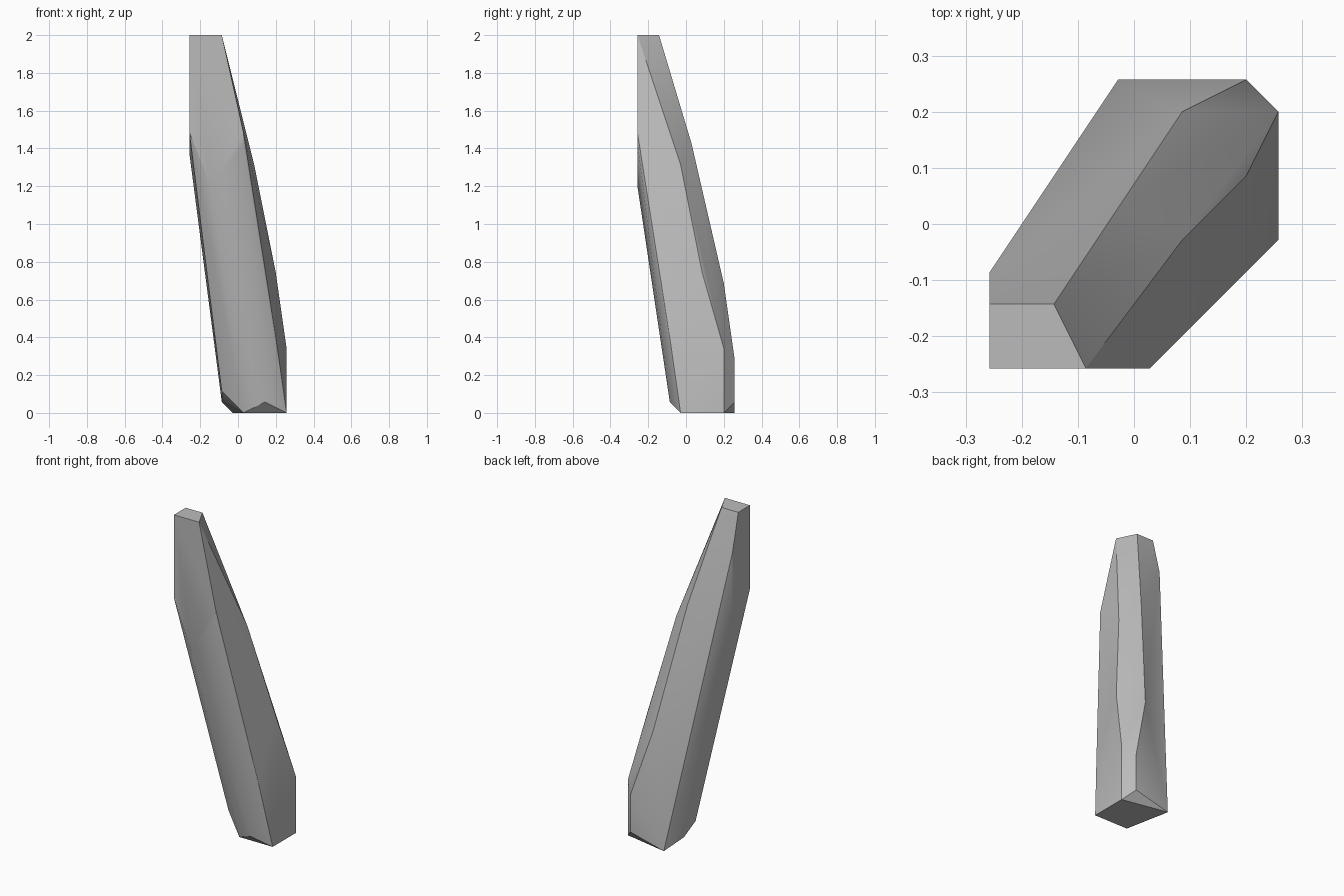
import bpy
import bmesh
from math import radians

# Remove only the default cube
default_cube = bpy.data.objects.get("Cube")
if default_cube:
    bpy.data.objects.remove(default_cube, do_unlink=True)

# Lattice step: the shard's corners lie on a regular grid
STEP = 2.0 / 70


def stone_material():
    material = bpy.data.materials.new("stone grey")
    colour = (0.5, 0.5, 0.5, 1.0)
    material.diffuse_color = colour
    material.use_nodes = True
    shader = next(node for node in material.node_tree.nodes
                  if node.type == "BSDF_PRINCIPLED")
    shader.inputs["Base Color"].default_value = colour
    shader.inputs["Roughness"].default_value = 0.8
    return material


def faceted_solid(name, corners, material):
    """Wrap a tight convex skin around a set of corner points."""
    mesh = bpy.data.meshes.new(name)
    bm = bmesh.new()
    for corner in corners:
        bm.verts.new([STEP * value for value in corner])
    hull = bmesh.ops.convex_hull(bm, input=bm.verts)
    unused = set(hull["geom_interior"]) | set(hull["geom_unused"])
    spare = [item for item in unused if isinstance(item, bmesh.types.BMVert)]
    bmesh.ops.delete(bm, geom=spare, context="VERTS")
    bmesh.ops.dissolve_limit(bm, angle_limit=radians(1),
                             verts=bm.verts, edges=bm.edges)
    bmesh.ops.recalc_face_normals(bm, faces=bm.faces)
    bm.to_mesh(mesh)
    bm.free()

    solid = bpy.data.objects.new(name, mesh)
    bpy.context.collection.objects.link(solid)
    mesh.materials.append(material)
    return solid


# Flat foot and the chipped corners just above it
foot = [(1, -1, 0), (9, -1, 0), (9, 7, 0), (-1, 9, 0)]
chips = [(5, -3, 2), (7, 9, 2), (-3, 5, 2), (-3, 1, 4)]

# Leaning ridges, from low to high
right_ridge = [(9, 7, 12), (7, 3, 26), (3, -1, 46)]
back_ridge = [(7, 9, 10), (3, 7, 24), (-1, 1, 50)]
front_edge = [(7, -3, 14), (1, -9, 50), (1, -9, 52)]
front_face = [(-5, -9, 42), (-9, -9, 52)]
outer_edge = [(-9, -3, 48), (-9, -3, 62)]

# Small flat tip
tip = [(-9, -9, 70), (-9, -5, 70), (-5, -5, 70), (-3, -9, 70)]

corners = (foot + chips + right_ridge + back_ridge + front_edge
           + front_face + outer_edge + tip)
shard = faceted_solid("stone_shard", corners, stone_material())

# Soft facets with the hard edges kept
bpy.ops.object.select_all(action="DESELECT")
shard.select_set(True)
bpy.context.view_layer.objects.active = shard
bpy.ops.object.shade_smooth_by_angle(angle=radians(30))
